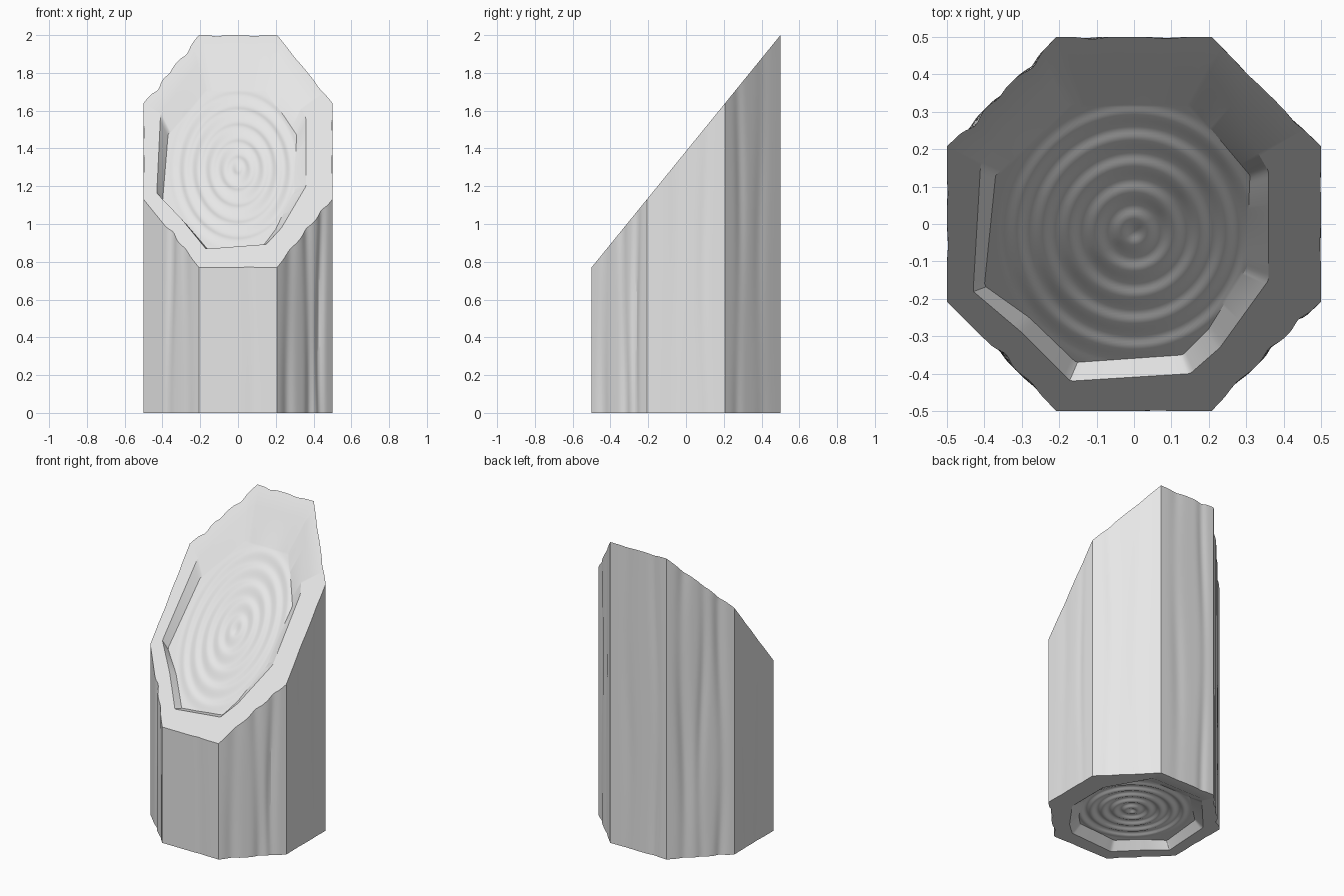
import bpy, math
from mathutils import Vector
from mathutils.geometry import intersect_line_line_2d

if "Cube" in bpy.data.objects:
    bpy.data.objects.remove(bpy.data.objects["Cube"])

wood = bpy.data.materials.new("pale_grey_wood")
wood.use_nodes = True
wood.diffuse_color = (0.8, 0.8, 0.8, 1)
wood.node_tree.nodes["Principled BSDF"].inputs["Base Color"].default_value = (0.8, 0.8, 0.8, 1)

HALF = 0.5
CORNER = HALF * math.tan(math.pi / 8)
COLS, ROWS, FLOOR_ROWS = 32, 36, 44
HEART = Vector((0, -0.02))

# Bark grooves for each of the eight sides: place across the side, depth, width
GROOVES = {
    0: [(-0.3, 0.003, 0.2), (0.5, 0.004, 0.12)],
    1: [(-0.5, 0.006, 0.15), (0.3, 0.005, 0.2)],
    2: [(-0.4, 0.005, 0.2), (0.6, 0.007, 0.14)],
    3: [(-0.5, 0.018, 0.16), (0.05, 0.012, 0.12), (0.6, 0.016, 0.14)],
    4: [(0.25, 0.005, 0.18), (-0.4, 0.003, 0.15)],
    5: [(-0.04, 0.012, 0.13), (0.55, 0.007, 0.15)],
    6: [(0.3, 0.003, 0.15)],
    7: [(-0.55, 0.012, 0.18), (0.15, 0.014, 0.14), (0.6, 0.016, 0.12)],
}

# Hollow in each cut end: rim outline and floor outline
RIM = [(-0.17, -0.42), (0.15, -0.40), (0.23, -0.33), (0.36, -0.15), (0.36, 0.14),
       (0.20, 0.42), (-0.18, 0.42), (-0.41, 0.16), (-0.43, -0.18), (-0.30, -0.29)]
FLOOR = [(-0.155, -0.37), (0.13, -0.35), (0.20, -0.28), (0.30, -0.12), (0.31, 0.13),
         (0.15, 0.32), (-0.17, 0.32), (-0.37, 0.13), (-0.40, -0.165), (-0.28, -0.25)]


def slope(p):
    return 1.385 + 1.23 * p.y


def level(p):
    return 0.0


def groove_depth(side, u, z):
    total = 0
    for place, depth, width in GROOVES[side]:
        drift = 0.06 * math.sin(3 * z + 5 * place + side)
        swell = 0.75 + 0.25 * math.sin(4 * z + side + 9 * place)
        total += depth * swell * math.exp(-((u - place - drift) / width) ** 2)
    return total * min(1, 8 * (1 - abs(u)))


def outline(height):
    """Octagon outline at a height given as a function of the plan position."""
    ring = []
    for side in range(8):
        a = side * math.pi / 4
        normal = Vector((math.cos(a), math.sin(a)))
        along = Vector((-normal.y, normal.x))
        for i in range(COLS):
            u = 2 * i / COLS - 1
            p = normal * HALF + along * (u * CORNER)
            p -= normal * groove_depth(side, u, height(p))
            ring.append(Vector((p.x, p.y, height(p))))
    return ring


def reach(polygon, direction):
    """Point where a ray from the heart meets a polygon."""
    far = HEART + direction * 2
    for i, a in enumerate(polygon):
        hit = intersect_line_line_2d(HEART, far, Vector(a), Vector(polygon[i - 1]))
        if hit:
            return hit
    return HEART + direction * 0.35


def build(name, rings, tip=None, flip=False):
    verts = [v for ring in rings for v in ring]
    n = len(rings[0])
    faces = []
    for r in range(len(rings) - 1):
        for i in range(n):
            j = (i + 1) % n
            faces.append((r * n + i, r * n + j, (r + 1) * n + j, (r + 1) * n + i))
    if tip is not None:
        base = len(verts) - n
        verts.append(tip)
        faces += [(base + i, base + (i + 1) % n, len(verts) - 1) for i in range(n)]
    if flip:
        faces = [f[::-1] for f in faces]
    mesh = bpy.data.meshes.new(name)
    mesh.from_pydata(verts, [], faces)
    mesh.materials.append(wood)
    obj = bpy.data.objects.new(name, mesh)
    bpy.context.collection.objects.link(obj)
    bpy.ops.object.select_all(action='DESELECT')
    obj.select_set(True)
    bpy.context.view_layer.objects.active = obj
    bpy.ops.object.shade_smooth_by_angle(angle=math.radians(28))


def cut_end(name, height, sink, flip=False):
    """Sawn end with a flat rim, a sunken floor and growth rings."""
    edge = outline(height)
    directions = [(v.xy - HEART).normalized() for v in edge]
    rim = [reach(RIM, d) for d in directions]
    foot = [reach(FLOOR, d) for d in directions]

    def floor_point(p):
        r = (p - HEART).length
        fade = min(1, max(0, (0.37 - r) / 0.06))
        wave = -0.006 * fade * math.cos(2 * math.pi * r / 0.07)
        return Vector((p.x, p.y, height(p) - sink + math.copysign(1, sink) * wave))

    rings = [edge, [Vector((p.x, p.y, height(p))) for p in rim]]
    for k in range(FLOOR_ROWS):
        t = k / FLOOR_ROWS
        rings.append([floor_point(p.lerp(HEART, t)) for p in foot])
    build(name, rings, floor_point(HEART), flip)


# Bark: straight grooved sides running up to the slanted cut
def bark_ring(t):
    return outline(lambda p: t * slope(p))


build("bark", [bark_ring(k / ROWS) for k in range(ROWS + 1)])

# Sawn ends
cut_end("slanted_top_cut", slope, 0.07)
cut_end("flat_base_cut", level, -0.05, flip=True)
